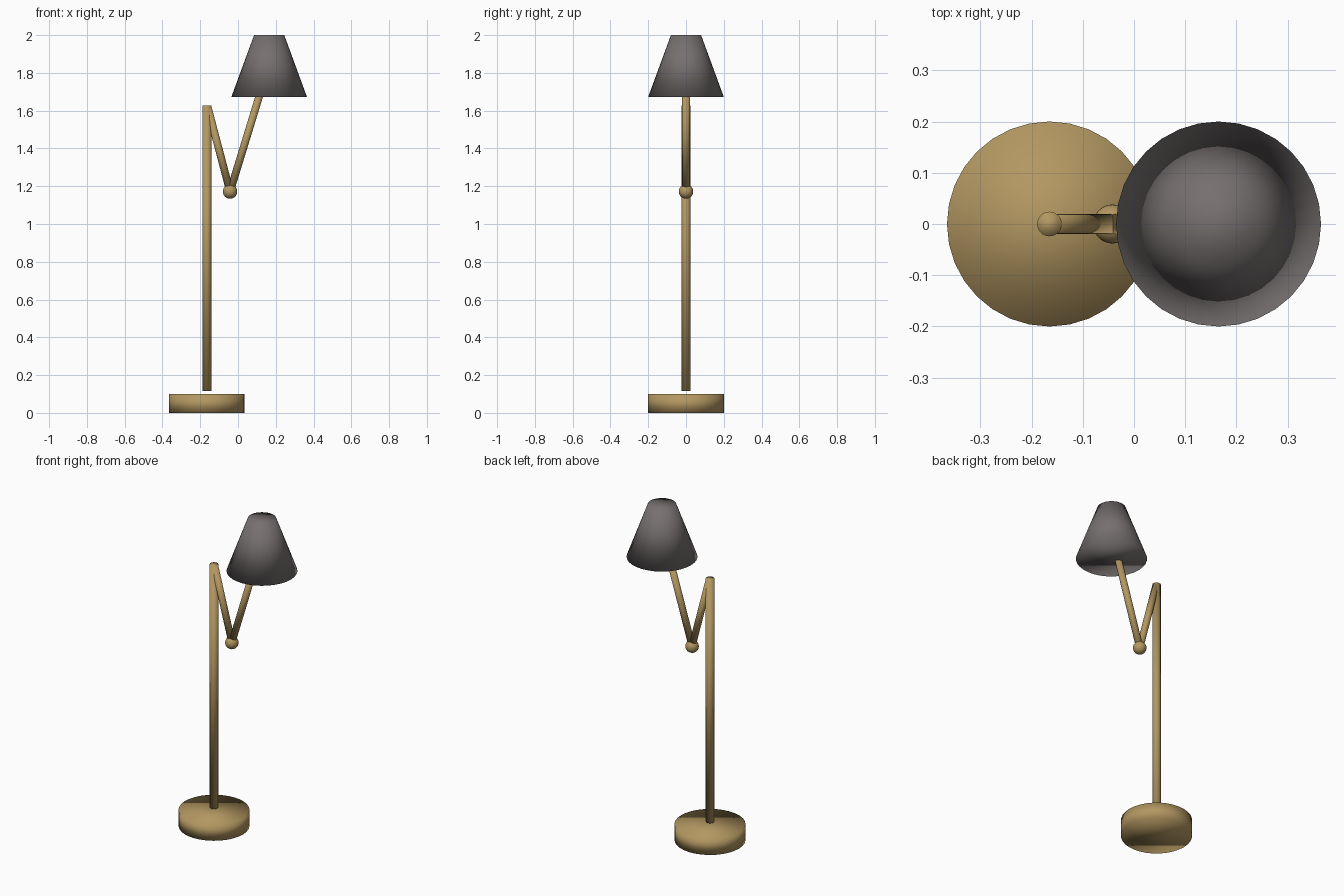
import bpy
from mathutils import Vector

cube = bpy.data.objects.get("Cube")
if cube:
    bpy.data.objects.remove(cube, do_unlink=True)


def make_material(name, rgb):
    mat = bpy.data.materials.new(name)
    mat.use_nodes = True
    color = (*rgb, 1.0)
    mat.diffuse_color = color
    mat.node_tree.nodes["Principled BSDF"].inputs["Base Color"].default_value = color
    return mat


def finish(name, mat):
    obj = bpy.context.object
    obj.name = name
    obj.data.materials.append(mat)
    bpy.ops.object.shade_smooth()
    return obj


def rod(name, start, end, r_start, r_end, mat, sides=32):
    """Closed, fully smooth cylinder or cone between two points."""
    a, b = Vector(start), Vector(end)
    axis = b - a
    bpy.ops.mesh.primitive_cone_add(
        vertices=sides, radius1=r_start, radius2=r_end, depth=axis.length,
        location=(a + b) / 2,
        rotation=axis.to_track_quat("Z", "Y").to_euler() if axis.x else (0, 0, 0))
    return finish(name, mat)


brass = make_material("brass", (0.45, 0.31, 0.12))
charcoal = make_material("charcoal", (0.18, 0.16, 0.16))

post_x, shade_x = -0.165, 0.165
elbow = (-0.042, 0, 1.172)

# Round foot and upright, with a small gap between them
rod("base", (post_x, 0, 0), (post_x, 0, 0.1), 0.2, 0.2, brass)
rod("post", (post_x, 0, 0.115), (post_x, 0, 1.627), 0.024, 0.024, brass)

# Folded arm with a ball at the elbow
rod("lower_arm", elbow, (-0.161, 0, 1.622), 0.02, 0.02, brass)
rod("upper_arm", elbow, (0.118, 0, 1.695), 0.02, 0.02, brass)
bpy.ops.mesh.primitive_uv_sphere_add(segments=32, ring_count=16, radius=0.038, location=elbow)
finish("elbow_joint", brass)

# Tapered lamp shade, closed at both ends
rod("shade", (shade_x, 0, 1.673), (shade_x, 0, 2.0), 0.2, 0.08, charcoal)
